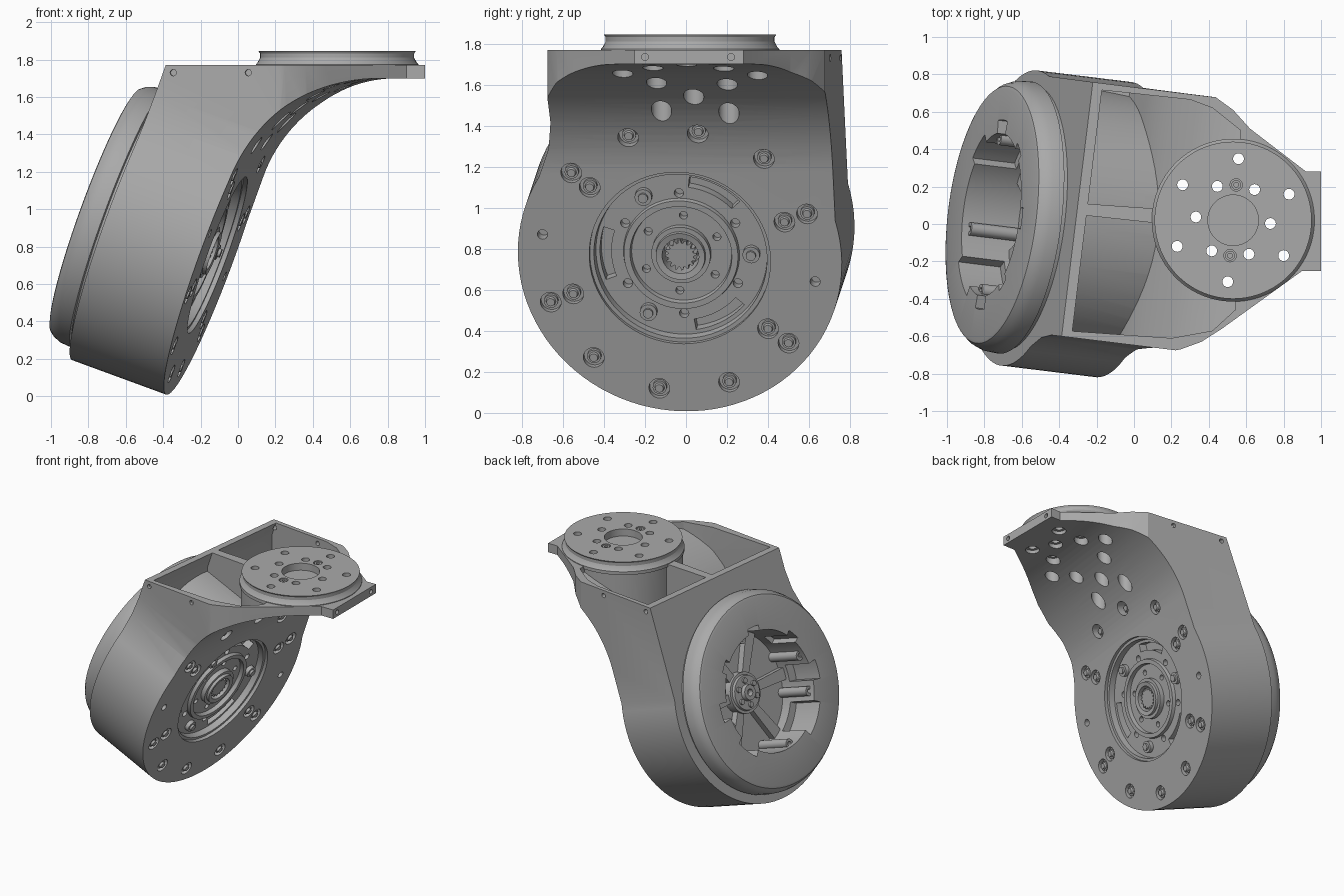
import bpy, bmesh, math
from mathutils import Matrix, Vector

if "Cube" in bpy.data.objects:
    bpy.data.objects.remove(bpy.data.objects["Cube"])

GREY = bpy.data.materials.new("metal_grey")
GREY.diffuse_color = (0.4, 0.4, 0.4, 1)
GREY.use_nodes = True
GREY.node_tree.nodes["Principled BSDF"].inputs["Base Color"].default_value = GREY.diffuse_color
rad, sin, cos, tan = math.radians, math.sin, math.cos, math.tan

# Frames: yawed housing, tilted motor axis (local z = out of the front face)
C = Vector((-0.11, -0.03, 0.755))
TILT = rad(20)
YAW = Matrix.Translation((C.x, C.y, 0)) @ Matrix.Rotation(rad(-7), 4, 'Z')
SIDE = YAW @ Matrix.Rotation(rad(90), 4, 'X')
CYCLE = Matrix(((0, 0, 1, 0), (1, 0, 0, 0), (0, 1, 0, 0), (0, 0, 0, 1)))
AXIS = YAW @ Matrix.Translation((0, 0, C.z)) @ Matrix.Rotation(TILT, 4, 'Y') @ CYCLE
WORLD = Matrix.Identity(4)
DISC = (0.53, 0.02)


def at(m, x, y, z=0):
    return m @ Matrix.Translation((x, y, z))


def polar(r, a):
    return r * cos(rad(a)), r * sin(rad(a))


def to_object(name, bm):
    me = bpy.data.meshes.new(name)
    bm.to_mesh(me)
    bm.free()
    me.materials.append(GREY)
    ob = bpy.data.objects.new(name, me)
    bpy.context.collection.objects.link(ob)
    return ob


def finish(name, bm, m):
    bm.transform(m)
    bmesh.ops.recalc_face_normals(bm, faces=bm.faces)
    return to_object(name, bm)


def prism(name, pts, z0, z1, m=WORLD):
    bm = bmesh.new()
    lo = [bm.verts.new((x, y, z0)) for x, y in pts]
    hi = [bm.verts.new((x, y, z1)) for x, y in pts]
    bm.faces.new(lo)
    bm.faces.new(hi)
    for i in range(len(pts)):
        j = (i + 1) % len(pts)
        bm.faces.new((lo[i], lo[j], hi[j], hi[i]))
    return finish(name, bm, m)


def lathe(name, prof, m=WORLD, n=64):
    """Revolve (height, radius) points around local z; both ends lie on the axis and get flat caps."""
    bm = bmesh.new()
    rings = [[bm.verts.new((*polar(r, 360 * i / n), z)) for i in range(n)] for z, r in prof if r > 0]
    bm.faces.new(rings[0])
    bm.faces.new(rings[-1])
    for a, b in zip(rings, rings[1:]):
        for i in range(n):
            j = (i + 1) % n
            bm.faces.new((a[i], a[j], b[j], b[i]))
    return finish(name, bm, m)


def rod(name, r, z0, z1, m=WORLD, n=64):
    return lathe(name, [(z0, r), (z1, r)], m, n)


def arc(r, a0, a1, n, c=(0, 0)):
    return [(c[0] + r * cos(rad(a0 + (a1 - a0) * i / n)),
             c[1] + r * sin(rad(a0 + (a1 - a0) * i / n))) for i in range(n + 1)]


def join(name, obs):
    bm = bmesh.new()
    for o in obs:
        bm.from_mesh(o.data)
        bpy.data.objects.remove(o)
    return to_object(name, bm)


def boolean(ob, tool, op='DIFFERENCE'):
    mod = ob.modifiers.new("bool", 'BOOLEAN')
    mod.operation, mod.solver, mod.object = op, 'EXACT', tool
    bpy.context.view_layer.update()
    bpy.context.view_layer.objects.active = ob
    bpy.ops.object.modifier_apply(modifier=mod.name)
    bpy.data.objects.remove(tool)


def side_profile(off, back, top, end):
    """Face line blending through an arc into the flat underside."""
    R, zu = 0.8, 1.70
    cx = (zu - C.z) * tan(TILT) + R * tan(rad(35))
    curve = arc(R + off, 160, 90, 24, (cx, zu - R))

    def pt(n, z):
        return (n / cos(TILT) + (z - C.z) * tan(TILT), z)
    return curve + [(end, zu + off), (end, top), pt(-back, top), pt(-back, -0.6), pt(-off, -0.6)]


# Housing: side profile, face outline and plan outline intersected
housing = prism("housing", side_profile(0, 0.54, 1.77, 1.5), -1.2, 1.2, SIDE)
face = arc(0.795, 148, 374, 60) + [(0.765, 2.2), (-0.60, 2.2), (-0.60, 0.72), (-0.62, 0.57)]
boolean(housing, prism("cutter", face, -1, 2, AXIS), 'INTERSECT')
plan = [(-1.3, -1), (0.05, -1), (0.15, -0.69), (0.25, -0.67), (0.36, -0.63), (0.47, -0.56),
        (0.9, -0.25), (1, -0.25), (1, 0.28), (0.92, 0.28), (0.62, 0.51), (0.53, 0.61),
        (0.42, 0.69), (0.32, 0.73), (0.1, 1), (-1.3, 1)]
boolean(housing, prism("cutter", plan, -0.5, 2.5), 'INTERSECT')

# Two open pockets, kept clear of the motor barrel and the disc column
pockets = [[(-0.21, 0.72), (0.3, 0.665), (0.42, 0.62), (0.57, 0.5), (0.57, 0.05), (-0.28, 0.11)],
           [(-0.3, 0.05), (0.53, -0.04), (0.54, -0.46), (0.42, -0.57), (0.2, -0.61), (-0.37, -0.57)]]
for pts in pockets:
    p = prism("pocket", pts, 0.95, 2.2)
    boolean(p, prism("cutter", side_profile(0.07, 0.49, 2.5, 1.5), -1.2, 1.2, SIDE), 'INTERSECT')
    boolean(p, rod("cutter", 0.74, -1, 0.5, AXIS))
    boolean(p, rod("cutter", 0.425, 0, 2.5, at(WORLD, *DISC)))
    boolean(housing, p)

# Motor bore at the back, gearbox bore at the front
boolean(housing, rod("cutter", 0.69, -0.8, -0.3, AXIS))
boolean(housing, rod("cutter", 0.445, -0.15, 0.2, AXIS))

# Counterbored bolt holes in the face, given as seen square to x
bolts = [(-.28, 1.35), (.06, 1.37), (.38, 1.24), (-.56, 1.17), (-.47, 1.1), (.59, .97), (.48, .93),
         (-.66, .54), (-.55, .58), (.40, .41), (.50, .34), (-.45, .27), (.21, .15), (-.13, .12)]


def on_face(y, z):
    v = (z - C.z) / cos(TILT)
    return (y - C.y + 0.042 * v) / 0.993, v


spots = [on_face(*b) for b in bolts]
drills = [rod("drill", 0.051, -0.035, 0.2, at(AXIS, *s), 24) for s in spots]
drills += [rod("drill", 0.025, -0.06, 0.1, at(AXIS, *on_face(*s)), 16)
           for s in ((-.70, .87), (.63, .64))]
# Cross holes near the top edge and in the end tab
for x in (-0.164, 0.24):
    for z0, z1 in ((-1.2, -0.72), (0.58, 1.2)):
        drills.append(rod("drill", 0.017, z0, z1, at(SIDE, x, 1.73), 16))
for y in (-0.2, 0.22):
    drills.append(rod("drill", 0.017, 0.93, 1.1, at(CYCLE, y, 1.735), 16))
for d in drills:
    boolean(housing, d)
join("face_bolts", [lathe("bolt", [(-.06, .034), (-.012, .034), (-.012, .024), (.004, .02)],
                          at(AXIS, *s), 20) for s in spots])

# Mounting disc with flared foot and central recess
top = at(WORLD, *DISC)
disc = lathe("mounting_disc", [(1.75, .435), (1.775, .435), (1.785, .425), (1.81, .412), (1.832, .412),
                               (1.845, .42), (1.845, .135), (1.79, .135)], top, 96)
ring = [polar(r, a + 60 * i) for r, a in ((0.33, 25), (0.2, 55)) for i in range(6)]
screws = [polar(0.19, a) for a in (85, -95)]
boolean(disc, join("drills", [rod("d", 0.029, 1.7, 1.9, at(top, *p), 20) for p in ring] +
                   [rod("d", 0.033, 1.81, 1.9, at(top, *p), 20) for p in screws]))
join("disc_screws", [lathe("s", [(1.80, .026), (1.84, .026), (1.84, .013), (1.815, .013)],
                           at(top, *p), 16) for p in screws])
boolean(housing, join("drills", [lathe("d", [(1, .05), (1.725, .05), (1.725, .029), (1.9, .029)],
                                       at(top, *p), 24) for p in ring]))

# Gearbox face: stepped rings with arc slots and holes
gear = lathe("gearbox_face", [(-.14, .09), (-.025, .09), (-.02, .12), (-.04, .122), (-.04, .145),
                              (-.075, .145), (-.075, .245), (-.045, .25), (-.045, .28), (-.07, .285),
                              (-.07, .42), (-.025, .425), (-.025, .46), (-.22, .46)], AXIS, 80)
cuts = [prism("slot", arc(0.4, a - 20, a + 20, 10) + arc(0.345, a + 20, a - 20, 10), -0.13, 0.1, AXIS)
        for a in (62, 180, 298)]
cuts += [rod("d", 0.023, -0.12, 0.1, at(AXIS, *polar(.312, a)), 16) for a in (30, 90, 150, 210, 270, 330)]
cuts += [rod("d", 0.02, -0.12, 0.1, at(AXIS, *polar(.195, a)), 16) for a in range(25, 385, 60)]
for c in cuts:
    boolean(gear, c)
join("gearbox_screws", [rod("s", r, -0.1, z, at(AXIS, *polar(.345, a)), 20)
                        for a in (0, 120, 240) for r, z in ((.042, -.04), (.024, -.025))])
# Toothed output shaft
prism("output_shaft", [polar(.078 if i % 4 < 2 else .062, 5.625 * i) for i in range(64)], -0.15, -0.04, AXIS)

# Motor drum with open lobed back
drum = lathe("motor_drum", [(-.38, .44), (-.70, .44), (-.70, .675), (-.695, .692), (-.67, .712),
                            (-.63, .728), (-.565, .733), (-.56, .715), (-.52, .715), (-.32, .70)],
             AXIS, 96)
lobes = [(0, 8, .51), (180, 8, .51), (222, 15, .50), (318, 12, .49), (90, 7, .48), (140, 6, .48), (40, 6, .48)]
for a, w, r in lobes:
    boolean(drum, prism("lobe", arc(r, a - w, a + w, 8) + arc(.40, a + w, a - w, 8), -0.8, -0.46, AXIS))
# Spider, hub and posts inside the drum
join("motor_spider", [prism("spoke", [(.08, -.03), (.45, -.045), (.45, .045), (.08, .03)], -0.43, -0.34,
                            AXIS @ Matrix.Rotation(rad(a), 4, 'Z')) for a in range(0, 360, 60)])
lathe("motor_hub", [(-.34, .15), (-.45, .15), (-.45, .13), (-.47, .125), (-.47, .06), (-.50, .055),
                    (-.50, .025), (-.46, .025)], AXIS, 48)
join("hub_screws", [rod("s", 0.02, -0.485, -0.44, at(AXIS, *polar(.09, a)), 16) for a in range(30, 390, 60)])
join("drum_posts", [lathe("p", [(-.35, .035), (-.66, .035), (-.66, .016), (-.62, .016)],
                          at(AXIS, *polar(.43, a)), 20) for a in (18, 78, 162, 198, 258, 342)])

# Smooth rounds, sharp edges
for ob in bpy.context.scene.objects:
    ob.select_set(True)
bpy.context.view_layer.objects.active = housing
bpy.ops.object.shade_smooth_by_angle(angle=rad(25))
